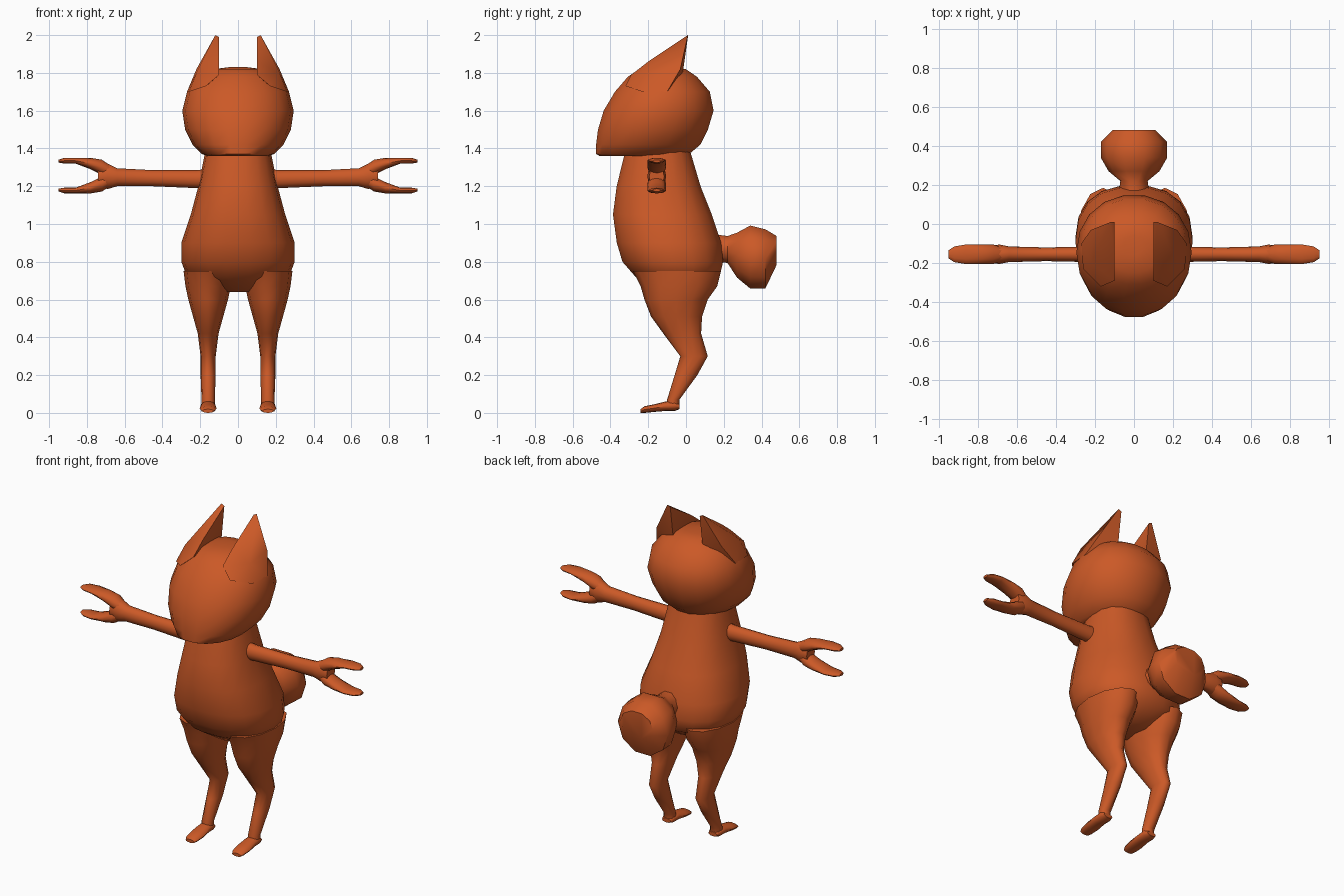
import bpy, bmesh, math

default_cube = bpy.data.objects.get("Cube")
if default_cube:
    bpy.data.objects.remove(default_cube, do_unlink=True)

# Single fur colour for the whole animal
fur = bpy.data.materials.new("orange_fur")
fur.use_nodes = True
fur.diffuse_color = (0.6, 0.1, 0.02, 1)
shader = next(node for node in fur.node_tree.nodes if node.type == 'BSDF_PRINCIPLED')
shader.inputs["Base Color"].default_value = fur.diffuse_color
shader.inputs["Roughness"].default_value = 0.8

X_AXIS, Y_AXIS, Z_AXIS = range(3)


def finish(name, bm):
    """Turn a bmesh into a smooth-shaded object that keeps its sharp edges."""
    bmesh.ops.recalc_face_normals(bm, faces=bm.faces)
    mesh = bpy.data.meshes.new(name)
    bm.to_mesh(mesh)
    bm.free()
    mesh.materials.append(fur)
    part = bpy.data.objects.new(name, mesh)
    bpy.context.collection.objects.link(part)
    bpy.ops.object.select_all(action='DESELECT')
    part.select_set(True)
    bpy.context.view_layer.objects.active = part
    bpy.ops.object.shade_smooth_by_angle(angle=math.radians(50))


def rounded(value, power):
    """Push a sine or cosine outward, giving a slightly boxy ellipse."""
    return math.copysign(abs(value) ** (2 / power), value)


def loft(name, rings, axis, middle=0, sides=12, power=2, mirror_x=1):
    """Skin ellipses given as (position, half width, low edge, high edge)."""
    bm = bmesh.new()
    previous = None
    for position, half_width, low, high in rings:
        loop = []
        for step in range(sides):
            angle = math.tau * step / sides
            point = [middle + half_width * rounded(math.cos(angle), power),
                     (low + high + (high - low) * rounded(math.sin(angle), power)) / 2]
            point.insert(axis, position)
            point[X_AXIS] *= mirror_x
            loop.append(bm.verts.new(point))
        if previous:
            for step in range(sides):
                bm.faces.new((previous[step - 1], previous[step], loop[step], loop[step - 1]))
        else:
            bm.faces.new(loop)
        previous = loop
    bm.faces.new(previous)
    finish(name, bm)


def hull(name, points, mirror_x):
    """Wrap a convex skin around a few corner points."""
    bm = bmesh.new()
    for x, y, z in points:
        bm.verts.new((x * mirror_x, y, z))
    bmesh.ops.convex_hull(bm, input=bm.verts)
    finish(name, bm)


# Pear-shaped torso, from crotch to neck
torso = [(0.64, 0.08, -0.15, 0.06), (0.72, 0.27, -0.27, 0.18),
         (0.8, 0.3, -0.34, 0.2), (0.9, 0.3, -0.37, 0.19),
         (1.05, 0.25, -0.39, 0.14), (1.2, 0.21, -0.37, 0.08),
         (1.4, 0.17, -0.32, 0.02)]
loft("torso", torso, Z_AXIS, sides=18, power=2.3)

# Head with a flat underside and a jutting chin
head = [(1.36, 0.16, -0.46, 0), (1.37, 0.19, -0.48, 0.02),
        (1.42, 0.24, -0.48, 0.08), (1.5, 0.28, -0.47, 0.12),
        (1.6, 0.295, -0.44, 0.15), (1.7, 0.27, -0.38, 0.13),
        (1.78, 0.21, -0.31, 0.06), (1.82, 0.13, -0.25, 0),
        (1.83, 0.05, -0.16, -0.06)]
loft("head", head, Z_AXIS, sides=18, power=2.1)

# Ball tail on a narrow root
tail = [(0.14, 0.08, 0.8, 0.95), (0.22, 0.07, 0.79, 0.94),
        (0.27, 0.13, 0.71, 0.96), (0.34, 0.17, 0.65, 1),
        (0.42, 0.17, 0.65, 0.98), (0.48, 0.11, 0.78, 0.94)]
loft("tail", tail, Y_AXIS, sides=10)

# Ear: tip, upright inner wall, then the slope that meets the skull
ear = [(0.12, 0.01, 2), (0.1, 0.01, 1.99), (0.1, -0.2, 1.86),
       (0.1, -0.29, 1.79), (0.1, -0.02, 1.78), (0.16, -0.02, 1.91),
       (0.22, -0.03, 1.82), (0.17, -0.32, 1.73), (0.22, -0.2, 1.8),
       (0.27, -0.1, 1.7), (0.26, -0.23, 1.7)]

# Thin arm widening into the palm
arm_depth = -0.155
arm = [(0.12, 0.045, 1.185, 1.295), (0.22, 0.04, 1.19, 1.285),
       (0.45, 0.035, 1.2, 1.285), (0.64, 0.04, 1.2, 1.295),
       (0.69, 0.05, 1.185, 1.32), (0.74, 0.04, 1.2, 1.3)]

# Upper finger; the lower one is its reflection across the palm
palm_height = 1.256
upper_finger = [(0.66, 0.03, 1.24, 1.3), (0.72, 0.05, 1.26, 1.34),
                (0.78, 0.05, 1.29, 1.35), (0.86, 0.05, 1.32, 1.35),
                (0.92, 0.04, 1.32, 1.35), (0.95, 0.02, 1.325, 1.34)]
lower_finger = [(position, half_width, 2 * palm_height - high, 2 * palm_height - low)
                for position, half_width, low, high in upper_finger]

# Leg with a backward hock, and a flat foot
leg_offset = 0.158
leg = [(0.03, 0.035, -0.1, -0.035), (0.07, 0.035, -0.1, -0.035),
       (0.2, 0.04, -0.06, 0.06), (0.3, 0.04, -0.03, 0.115),
       (0.42, 0.055, -0.12, 0.08), (0.51, 0.08, -0.185, 0.085),
       (0.6, 0.105, -0.22, 0.115), (0.67, 0.12, -0.24, 0.165),
       (0.75, 0.13, -0.28, 0.185)]
foot = [(-0.035, 0.03, 0.02, 0.045), (-0.06, 0.04, 0.01, 0.065),
        (-0.11, 0.04, 0.01, 0.06), (-0.17, 0.045, 0.005, 0.045),
        (-0.22, 0.04, 0, 0.035), (-0.24, 0.03, 0, 0.02)]

# Paired parts on both sides
for side, sign in (("left", 1), ("right", -1)):
    hull(side + "_ear", ear, sign)
    loft(side + "_arm", arm, X_AXIS, arm_depth, mirror_x=sign)
    loft(side + "_upper_finger", upper_finger, X_AXIS, arm_depth, mirror_x=sign)
    loft(side + "_lower_finger", lower_finger, X_AXIS, arm_depth, mirror_x=sign)
    loft(side + "_leg", leg, Z_AXIS, leg_offset, mirror_x=sign)
    loft(side + "_foot", foot, Y_AXIS, leg_offset, mirror_x=sign)
